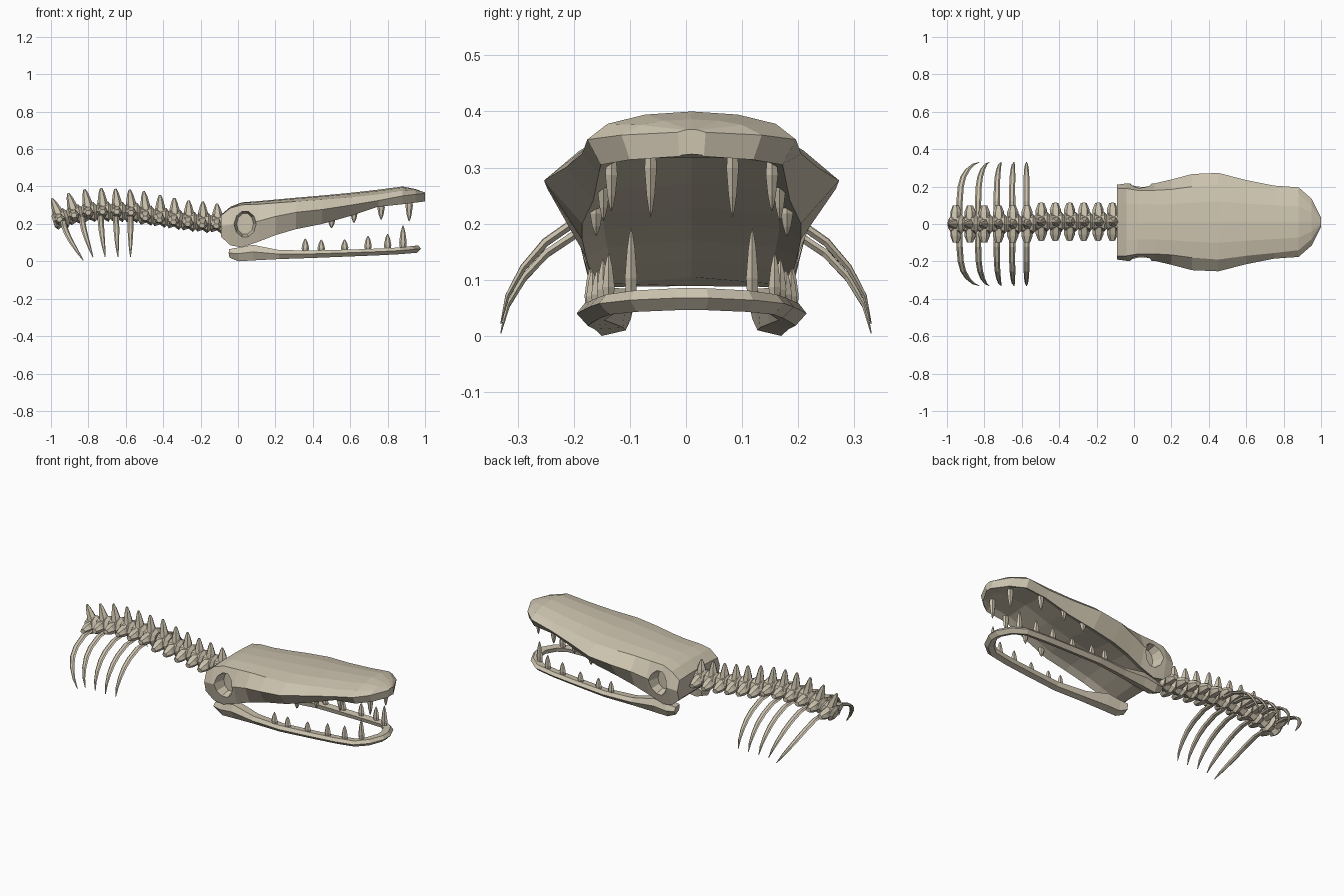
import bpy, bmesh, math
from mathutils import Vector, Matrix

if "Cube" in bpy.data.objects:
    bpy.data.objects.remove(bpy.data.objects["Cube"])

bone = bpy.data.materials.new("bone")
bone.use_nodes = True
BONE = (0.61, 0.55, 0.43, 1)
bone.diffuse_color = BONE
bone.node_tree.nodes["Principled BSDF"].inputs["Base Color"].default_value = BONE

HEAD_Y = 0.01


def finish(bm, name):
    bmesh.ops.recalc_face_normals(bm, faces=bm.faces)
    mesh = bpy.data.meshes.new(name)
    bm.to_mesh(mesh)
    bm.free()
    mesh.materials.append(bone)
    ob = bpy.data.objects.new(name, mesh)
    bpy.context.collection.objects.link(ob)
    return ob


def loft(bm, rings):
    """Bridge closed rings of points and cap both ends."""
    rows = [[bm.verts.new(p) for p in ring] for ring in rings]
    n = len(rows[0])
    for a, b in zip(rows, rows[1:]):
        for i in range(n):
            j = (i + 1) % n
            bm.faces.new((a[i], a[j], b[j], b[i]))
    bm.faces.new(rows[0])
    bm.faces.new(rows[-1])


def tube(bm, path, sides, side_axis):
    """Sweep an elliptical section; path holds (point, radius_a, radius_b)."""
    rings = []
    for i, (p, ra, rb) in enumerate(path):
        t = path[min(i + 1, len(path) - 1)][0] - path[max(i - 1, 0)][0]
        u = (side_axis - t * side_axis.dot(t) / t.length_squared).normalized()
        v = t.normalized().cross(u)
        angles = [2 * math.pi * k / sides for k in range(sides)]
        rings.append([p + u * ra * math.cos(a) + v * rb * math.sin(a) for a in angles])
    loft(bm, rings)


# Skull: x, crown z, shoulder (y, z), cheek (y, z), lip (y, z)
skull_stations = [
    (-0.09, 0.25, 0.18, 0.245, 0.20, 0.19, 0.185, 0.13),
    (-0.04, 0.292, 0.18, 0.285, 0.207, 0.195, 0.18, 0.085),
    (0.02, 0.315, 0.17, 0.302, 0.208, 0.20, 0.175, 0.075),
    (0.11, 0.322, 0.17, 0.305, 0.207, 0.215, 0.178, 0.105),
    (0.20, 0.33, 0.175, 0.312, 0.228, 0.24, 0.188, 0.14),
    (0.31, 0.34, 0.19, 0.32, 0.257, 0.262, 0.195, 0.172),
    (0.45, 0.352, 0.20, 0.33, 0.263, 0.277, 0.195, 0.20),
    (0.60, 0.366, 0.18, 0.342, 0.225, 0.30, 0.175, 0.242),
    (0.75, 0.383, 0.165, 0.358, 0.195, 0.325, 0.165, 0.292),
    (0.88, 0.40, 0.15, 0.378, 0.186, 0.35, 0.162, 0.305),
    (0.95, 0.386, 0.09, 0.376, 0.125, 0.358, 0.11, 0.314),
    (1.0, 0.368, 0.012, 0.367, 0.025, 0.363, 0.022, 0.32),
]
rings = []
for x, crown, sw, sz, cw, cz, lw, lz in skull_stations:
    palate = 0.03 if 0 < x < 0.9 else 0.004
    half = [(sw * 0.55, crown - 0.25 * (crown - sz)), (sw, sz), (cw, cz),
            (lw, lz), (lw * 0.8, lz + palate * 0.6)]
    ring = [(0, crown)] + half + [(0, lz + palate)] + [(-y, z) for y, z in reversed(half)]
    rings.append([(x, y + HEAD_Y, z) for y, z in ring])
bm = bmesh.new()
loft(bm, rings)
skull = finish(bm, "skull")

# Eye sockets, cut by tapered ten-sided plugs
for side in (1, -1):
    bm = bmesh.new()
    plug = []
    for depth, grow in ((0.135, 0.72), (0.24, 1.08)):
        plug.append([(0.038 + 0.062 * grow * math.cos(k * math.tau / 10),
                      HEAD_Y + side * depth,
                      0.20 + 0.08 * grow * math.sin(k * math.tau / 10)) for k in range(10)])
    loft(bm, plug)
    cutter = finish(bm, "socket_cutter")
    cutter.hide_render = True
    mod = skull.modifiers.new("socket", "BOOLEAN")
    mod.operation = "DIFFERENCE"
    mod.solver = "EXACT"
    mod.object = cutter
    bpy.context.view_layer.objects.active = skull
    bpy.ops.object.modifier_apply(modifier=mod.name)
    bpy.data.objects.remove(cutter)

# Lower jaw: x, outer y, top z, bottom z, bar width
jaw_half = [
    (-0.05, 0.17, 0.065, 0.02, 0.07), (0.0, 0.18, 0.074, 0.0, 0.07),
    (0.08, 0.185, 0.088, 0.005, 0.07), (0.22, 0.193, 0.06, 0.012, 0.06),
    (0.4, 0.205, 0.058, 0.018, 0.055), (0.6, 0.193, 0.063, 0.026, 0.055),
    (0.75, 0.182, 0.068, 0.032, 0.055), (0.87, 0.165, 0.074, 0.038, 0.055),
    (0.94, 0.11, 0.081, 0.043, 0.055), (0.978, 0.03, 0.085, 0.046, 0.055),
]
jaw_path = jaw_half + [(x, -y, t, b, w) for x, y, t, b, w in reversed(jaw_half)]
rings = []
for i, (x, y, top, low, w) in enumerate(jaw_path):
    a, b = jaw_path[max(i - 1, 0)], jaw_path[min(i + 1, len(jaw_path) - 1)]
    out = Vector((a[1] - b[1], b[0] - a[0])).normalized()
    mid = low + 0.55 * (top - low)
    section = [(-w, top - 0.004), (-0.014, top), (0, mid), (-0.02, low), (-w * 0.9, low + 0.01)]
    rings.append([(x + out.x * d, y + out.y * d + HEAD_Y, z) for d, z in section])
bm = bmesh.new()
loft(bm, rings)
finish(bm, "lower_jaw")


# Teeth: x, y, root z, tip z
def teeth(name, rows):
    bm = bmesh.new()
    for x, y, root, tip in rows:
        for side in (1, -1):
            path = []
            for f, r in ((0, 0.8), (0.3, 1), (0.7, 0.65), (0.92, 0.28), (1, 0.04)):
                p = Vector((x, side * y + HEAD_Y, root + (tip - root) * f))
                path.append((p, 0.02 * r, 0.0125 * r))
            tube(bm, path, 6, Vector((1, 0, 0)))
    finish(bm, name)


teeth("upper_teeth", [(0.5, 0.17, 0.235, 0.178), (0.62, 0.157, 0.285, 0.205),
                      (0.765, 0.143, 0.315, 0.222), (0.915, 0.073, 0.335, 0.212)])
teeth("lower_teeth", [(0.36, 0.18, 0.05, 0.122), (0.445, 0.177, 0.05, 0.117),
                      (0.57, 0.168, 0.055, 0.117), (0.695, 0.158, 0.06, 0.137),
                      (0.8, 0.148, 0.062, 0.147), (0.882, 0.108, 0.065, 0.192)])


# Vertebrae: flared drum, neural spine and side processes
def vertebra(name, centre, height, tilt, chest):
    bm = bmesh.new()
    X, Z = Vector((1, 0, 0)), Vector((0, 0, 1))
    drum = [(-0.042, 0.03), (-0.028, 0.05), (0.0, 0.038), (0.026, 0.054), (0.042, 0.036)]
    tube(bm, [(X * x, r, r) for x, r in drum], 8, Z)
    spine = [(0.02, 0.03, 0.03), (0.055, 0.026, 0.022), (height * 0.8, 0.016, 0.013),
             (height, 0.006, 0.005)]
    tube(bm, [(Vector((-0.1 * z, 0, z)), a, b) for z, a, b in spine], 6, X)
    drop = 0.0 if chest else -0.015
    for side in (1, -1):
        wing = [(0.02, 0.03, 0.034), (0.065, 0.03, 0.026), (0.1, 0.016, 0.014)]
        tube(bm, [(Vector((-0.005, side * y, drop * y / 0.1)), a, b) for y, a, b in wing], 6, X)
    bm.transform(Matrix.Translation(centre) @ Matrix.Rotation(tilt, 4, "Y"))
    finish(bm, name)


centres_z = [0.203, 0.206, 0.213, 0.224, 0.235, 0.245, 0.26, 0.264, 0.265, 0.261, 0.247, 0.225]
heights = [0.105, 0.112, 0.112, 0.115, 0.118, 0.13, 0.123, 0.124, 0.126, 0.126, 0.122, 0.12]
for i, (z, h) in enumerate(zip(centres_z, heights)):
    x = -0.11 - i * 0.0762
    chest = i >= 6
    tilt = 0.08 if i < 5 else 0.0
    if i >= 9:
        tilt = -0.1 * (i - 8)
    vertebra(f"vertebra_{i + 1}", Vector((x, 0 if chest else 0.012, z)), h, tilt, chest)

# Ribs: root x, root z, forward sweep of the tip
rib_shape = [(0.05, 0.0, 0.0, 1.0), (0.12, 0.02, 0.02, 1.0), (0.20, 0.17, 0.08, 0.95),
             (0.25, 0.33, 0.2, 0.9), (0.29, 0.54, 0.42, 0.75), (0.318, 0.77, 0.7, 0.5),
             (0.33, 1.0, 1.0, 0.12)]
rib_roots = [(-0.575, 0.238, 0.0), (-0.652, 0.238, 0.01), (-0.735, 0.24, 0.025),
             (-0.835, 0.238, 0.06), (-0.935, 0.215, 0.108)]
for i, (x, z, sweep) in enumerate(rib_roots):
    tip = 0.005 if i == 4 else 0.022
    for side, label in ((1, "left"), (-1, "right")):
        bm = bmesh.new()
        path = [(Vector((x + sweep * fwd, side * y, z + (tip - z) * down)), 0.017 * r, 0.009 * r)
                for y, down, fwd, r in rib_shape]
        tube(bm, path, 6, Vector((1, 0, 0)))
        finish(bm, f"rib_{label}_{i + 1}")
